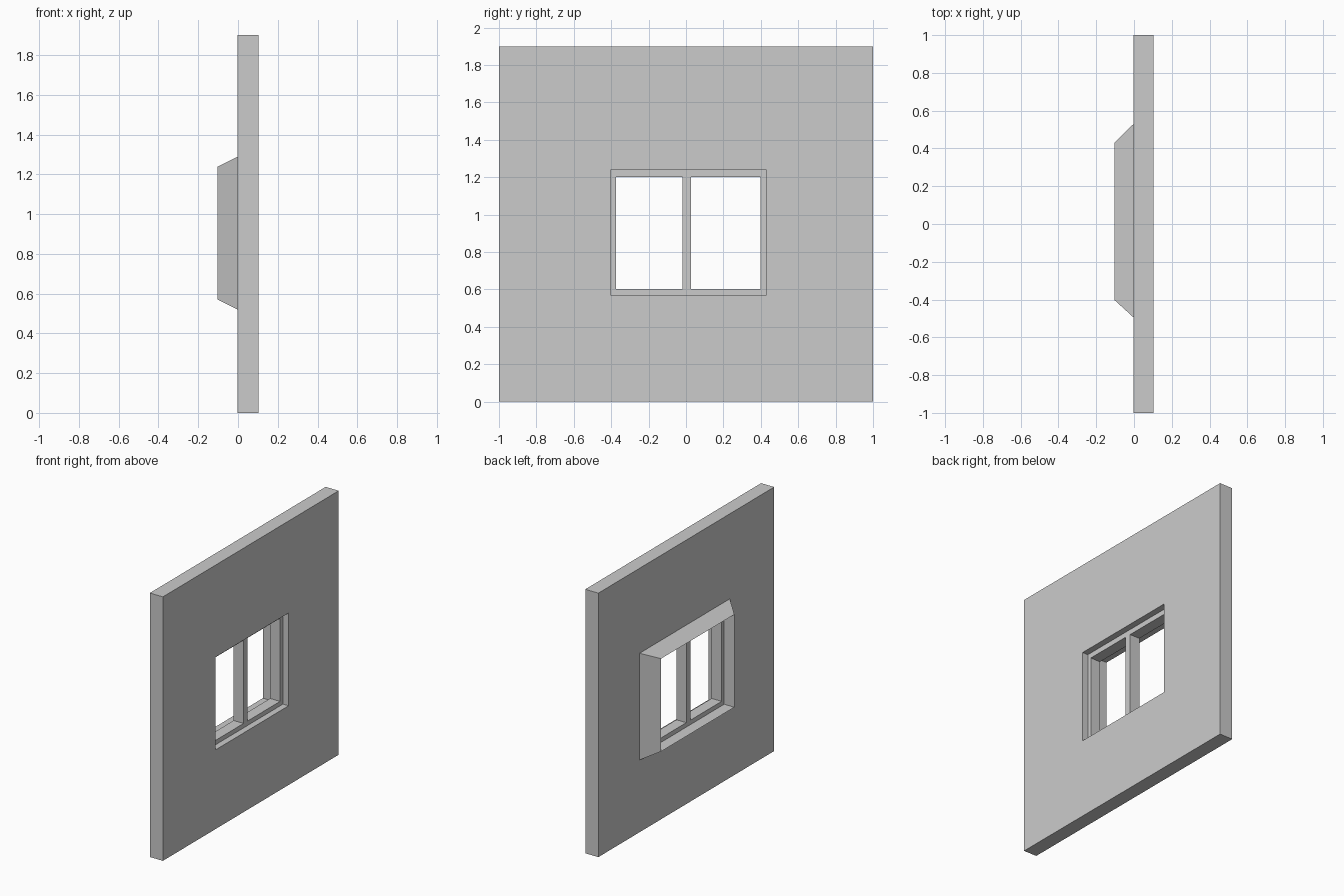
import bpy, bmesh

if "Cube" in bpy.data.objects:
    bpy.data.objects.remove(bpy.data.objects["Cube"])

# Rectangles in the y-z plane: (y min, y max, z min, z max)
WALL = (-1.0, 1.0, 0.0, 1.9)
OPENING = (-0.403, 0.43, 0.57, 1.238)
TRIM_BASE = (-0.495, 0.53, 0.52, 1.288)
PANES = (-0.373, 0.397, 0.602, 1.2)
WALL_X = (-0.002, 0.102)
FRAME_X = (-0.022, 0.057)
TRIM_X = -0.103


def finish(name, bm):
    bmesh.ops.recalc_face_normals(bm, faces=bm.faces)
    mesh = bpy.data.meshes.new(name)
    bm.to_mesh(mesh)
    bm.free()
    obj = bpy.data.objects.new(name, mesh)
    bpy.context.collection.objects.link(obj)
    return obj


def rect_ring(name, section):
    """Closed rectangular ring; section is a loop of (x, rectangle) pairs."""
    bm = bmesh.new()
    loops = []
    for x, (y0, y1, z0, z1) in section:
        corners = ((y0, z0), (y1, z0), (y1, z1), (y0, z1))
        loops.append([bm.verts.new((x, y, z)) for y, z in corners])
    for a, b in zip(loops, loops[1:] + loops[:1]):
        for i in range(4):
            j = (i + 1) % 4
            bm.faces.new((a[i], a[j], b[j], b[i]))
    return finish(name, bm)


def square_ring(name, xs, outer, inner):
    return rect_ring(name, [(xs[0], outer), (xs[1], outer),
                            (xs[1], inner), (xs[0], inner)])


def box(name, lo, hi):
    bm = bmesh.new()
    bmesh.ops.create_cube(bm, size=1)
    for v in bm.verts:
        v.co = [lo[k] if v.co[k] < 0 else hi[k] for k in range(3)]
    return finish(name, bm)


# Wall slab with the window opening
square_ring("wall", WALL_X, WALL, OPENING)

# Bevelled outside surround, tapering to a sharp edge at the opening
rect_ring("window_surround", [(WALL_X[0], TRIM_BASE), (TRIM_X, OPENING),
                              (WALL_X[0], OPENING)])

# Window frame set inside the opening
square_ring("window_frame", FRAME_X, OPENING, PANES)

# Centre bar between the two openings
box("window_mullion", (FRAME_X[0], -0.018, PANES[2]), (FRAME_X[1], 0.028, PANES[3]))
